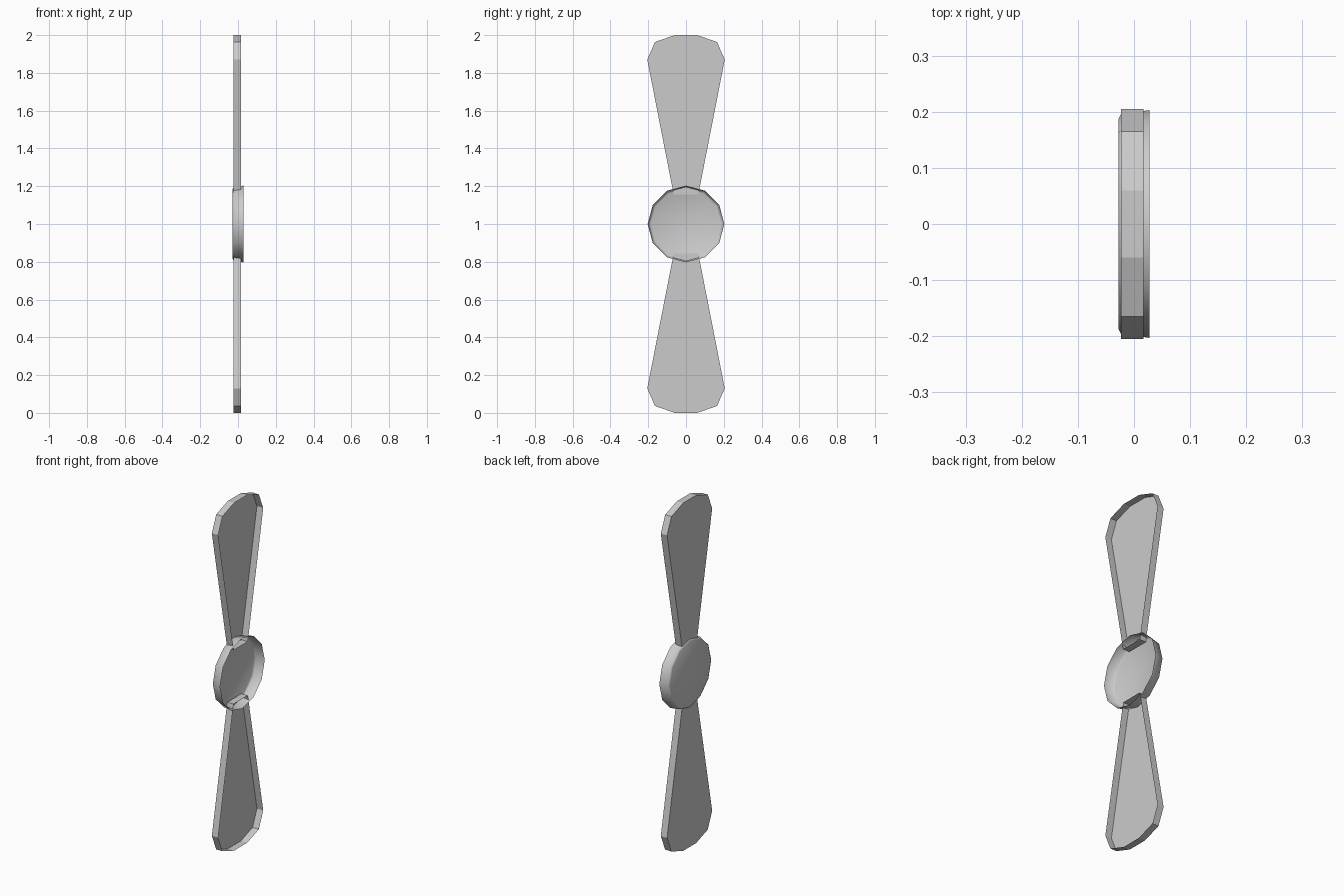
import bpy
import bmesh
from math import sin, cos, tau

cube = bpy.data.objects.get("Cube")
if cube:
    bpy.data.objects.remove(cube, do_unlink=True)

grey = bpy.data.materials.new("plain grey")
grey.use_nodes = True
colour = (0.6, 0.6, 0.6, 1)
grey.diffuse_color = colour
grey.node_tree.nodes["Principled BSDF"].inputs["Base Color"].default_value = colour


def open_shell(name, rings, smooth):
    """Thin tray: the first ring is capped, the last ring is left open."""
    bm = bmesh.new()
    loops = [[bm.verts.new(p) for p in ring] for ring in rings]
    bm.faces.new(loops[0])
    count = len(loops[0])
    for a, b in zip(loops, loops[1:]):
        for i in range(count):
            j = (i + 1) % count
            bm.faces.new((a[i], a[j], b[j], b[i]))
    bmesh.ops.recalc_face_normals(bm, faces=bm.faces)
    # The floor of the tray faces -x on its outside
    if min(bm.faces, key=lambda f: f.calc_center_median().x).normal.x > 0:
        bmesh.ops.reverse_faces(bm, faces=bm.faces)
    for f in bm.faces:
        f.smooth = smooth
    mesh = bpy.data.meshes.new(name)
    bm.to_mesh(mesh)
    bm.free()
    mesh.materials.append(grey)
    obj = bpy.data.objects.new(name, mesh)
    bpy.context.collection.objects.link(obj)
    return obj


# Hub: shallow twelve-sided cup with a chamfered back, open towards +x
sides = 12
hub_profile = [(-0.028, 0.186), (-0.023, 0.196), (0.028, 0.203)]
hub_rings = [[(x, r * cos(tau * i / sides), 1 + r * sin(tau * i / sides))
              for i in range(sides)] for x, r in hub_profile]
open_shell("hub", hub_rings, True)

# Blades: hollow trays whose roots poke through the hub wall
half = [(0.065, 0.155), (0.205, 0.87), (0.165, 0.963), (0.06, 1.0)]
outline = half + [(-y, z) for y, z in reversed(half)]
for name, sign in (("upper_blade", 1), ("lower_blade", -1)):
    rings = [[(x, y, 1 + sign * z) for y, z in outline] for x in (-0.023, 0.017)]
    open_shell(name, rings, False)
